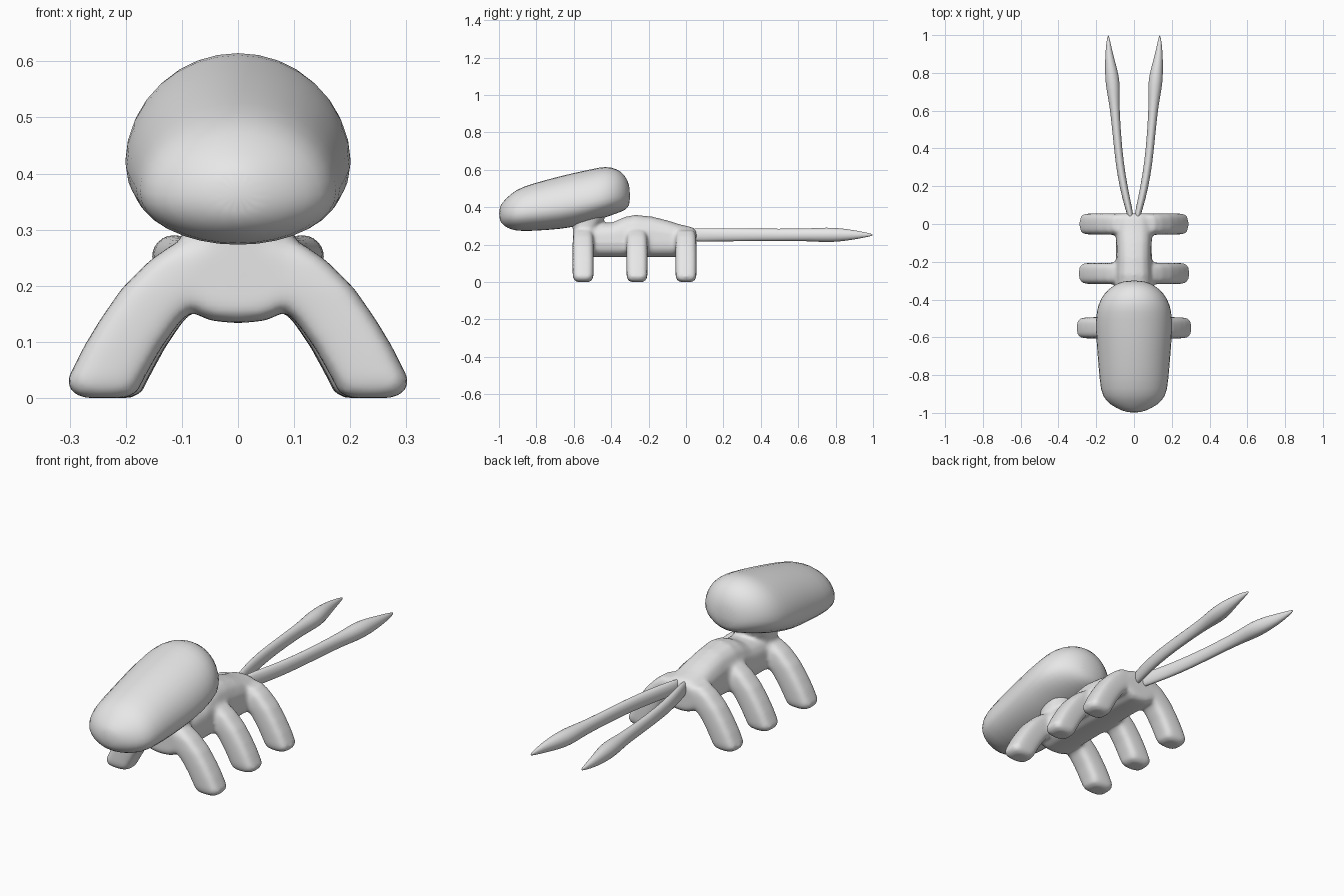
import bpy, bmesh, math

if "Cube" in bpy.data.objects:
    bpy.data.objects.remove(bpy.data.objects["Cube"])

grey = bpy.data.materials.new("light grey")
grey.diffuse_color = (0.8, 0.8, 0.8, 1)
grey.use_nodes = True
grey.node_tree.nodes["Principled BSDF"].inputs["Base Color"].default_value = grey.diffuse_color


def spow(v, p):
    return math.copysign(abs(v) ** p, v)


def loft(bm, rings):
    """Skin a list of point rings and cap both ends."""
    rows = [[bm.verts.new(p) for p in ring] for ring in rings]
    n = len(rows[0])
    for a, b in zip(rows, rows[1:]):
        for i in range(n):
            j = (i + 1) % n
            bm.faces.new((a[i], a[j], b[j], b[i]))
    bm.faces.new(rows[0])
    bm.faces.new(rows[-1])


def ring_y(y, cx, hw, zb, zm, zt, p=1.0, n=16):
    """Upright ring: widest at height zm, reaching down to zb and up to zt."""
    pts = []
    for i in range(n):
        a = 2 * math.pi * i / n
        c, s = spow(math.cos(a), p), spow(math.sin(a), p)
        pts.append((cx + hw * c, y, zm + s * (zt - zm if s > 0 else zm - zb)))
    return pts


def ring_z(z, x0, x1, y0, y1, p=0.55, n=20):
    """Level rounded-rectangle ring."""
    pts = []
    for i in range(n):
        a = 2 * math.pi * i / n
        pts.append(((x0 + x1) / 2 + (x1 - x0) / 2 * spow(math.cos(a), p),
                    (y0 + y1) / 2 + (y1 - y0) / 2 * spow(math.sin(a), p), z))
    return pts


def finish(bm, name):
    bmesh.ops.recalc_face_normals(bm, faces=bm.faces)
    me = bpy.data.meshes.new(name)
    bm.to_mesh(me)
    bm.free()
    me.materials.append(grey)
    me.shade_smooth()
    ob = bpy.data.objects.new(name, me)
    bpy.context.collection.objects.link(ob)
    return ob


# Head: long rounded capsule, tilted and taller at the back
bm = bmesh.new()
head = [(-1.0, .03, .33, .365, .40), (-.975, .10, .298, .36, .435),
        (-.935, .155, .278, .36, .475), (-.885, .182, .268, .365, .51),
        (-.75, .192, .274, .38, .55), (-.60, .206, .288, .405, .588),
        (-.50, .207, .322, .425, .608), (-.43, .197, .343, .44, .624),
        (-.37, .165, .365, .455, .61), (-.325, .115, .382, .46, .575),
        (-.298, .05, .41, .455, .51)]
loft(bm, [ring_y(y, 0, w, zb, zm, zt, 1.0) for y, w, zb, zm, zt in head])
ob = finish(bm, "head")
ob.modifiers.new("round", 'SUBSURF').levels = 1
ob.modifiers["round"].render_levels = 1

# Body: trunk, neck and six splayed legs, fused into one smooth skin
bm = bmesh.new()
trunk = [(-.605, .09, .15, .28), (-.58, .10, .133, .31), (-.45, .10, .133, .315),
         (-.39, .10, .133, .32), (-.33, .10, .133, .348), (-.27, .10, .133, .36),
         (-.18, .095, .133, .35), (-.10, .095, .133, .33), (-.03, .095, .133, .308),
         (.035, .09, .135, .293), (.056, .08, .15, .275)]
loft(bm, [ring_y(y, 0, w, zb, .21, zt, .75) for y, w, zb, zt in trunk])
loft(bm, [ring_z(z, -w, w, y0, y1, .8) for z, w, y0, y1 in
          [(.2, .12, -.605, -.47), (.29, .10, -.605, -.47),
           (.33, .10, -.62, -.44), (.38, .11, -.64, -.42)]])
leg = [(0, .20, .275, .035), (.008, .18, .296, .048), (.03, .17, .306, .056),
       (.09, .136, .276, .057), (.14, .10, .246, .057), (.195, .04, .208, .057),
       (.245, 0, .158, .054), (.275, 0, .115, .045)]
for side in (1, -1):
    for cy, reach in ((-.55, 1.0), (-.262, .96), (0, .95)):
        loft(bm, [ring_z(z, side * a * reach, side * b * reach, cy - h, cy + h)
                  for z, a, b, h in leg])
ob = finish(bm, "body_and_legs")
m = ob.modifiers.new("fuse", 'REMESH')
m.mode = 'VOXEL'
m.voxel_size = .01
m.use_smooth_shade = True
m = ob.modifiers.new("soften", 'SMOOTH')
m.factor = .5
m.iterations = 10

# Twin tails: thin rods with a spear-shaped tip
bm = bmesh.new()
tail = [(.0, .012, .012, .03), (.06, .022, .018, .037), (.12, .038, .021, .037),
        (.25, .066, .023, .036), (.40, .085, .022, .034), (.60, .101, .025, .034),
        (.68, .108, .033, .037), (.75, .113, .040, .041), (.82, .121, .034, .038),
        (.90, .132, .021, .026), (.97, .136, .010, .012), (1.0, .136, .002, .003)]
loft(bm, [ring_y(y, cx, w, .252 - h, .252, .252 + h, 1, 12) for y, cx, w, h in tail])
ob = finish(bm, "tails")
ob.modifiers.new("pair", 'MIRROR').use_mirror_merge = False
s = ob.modifiers.new("round", 'SUBSURF')
s.levels = s.render_levels = 1
